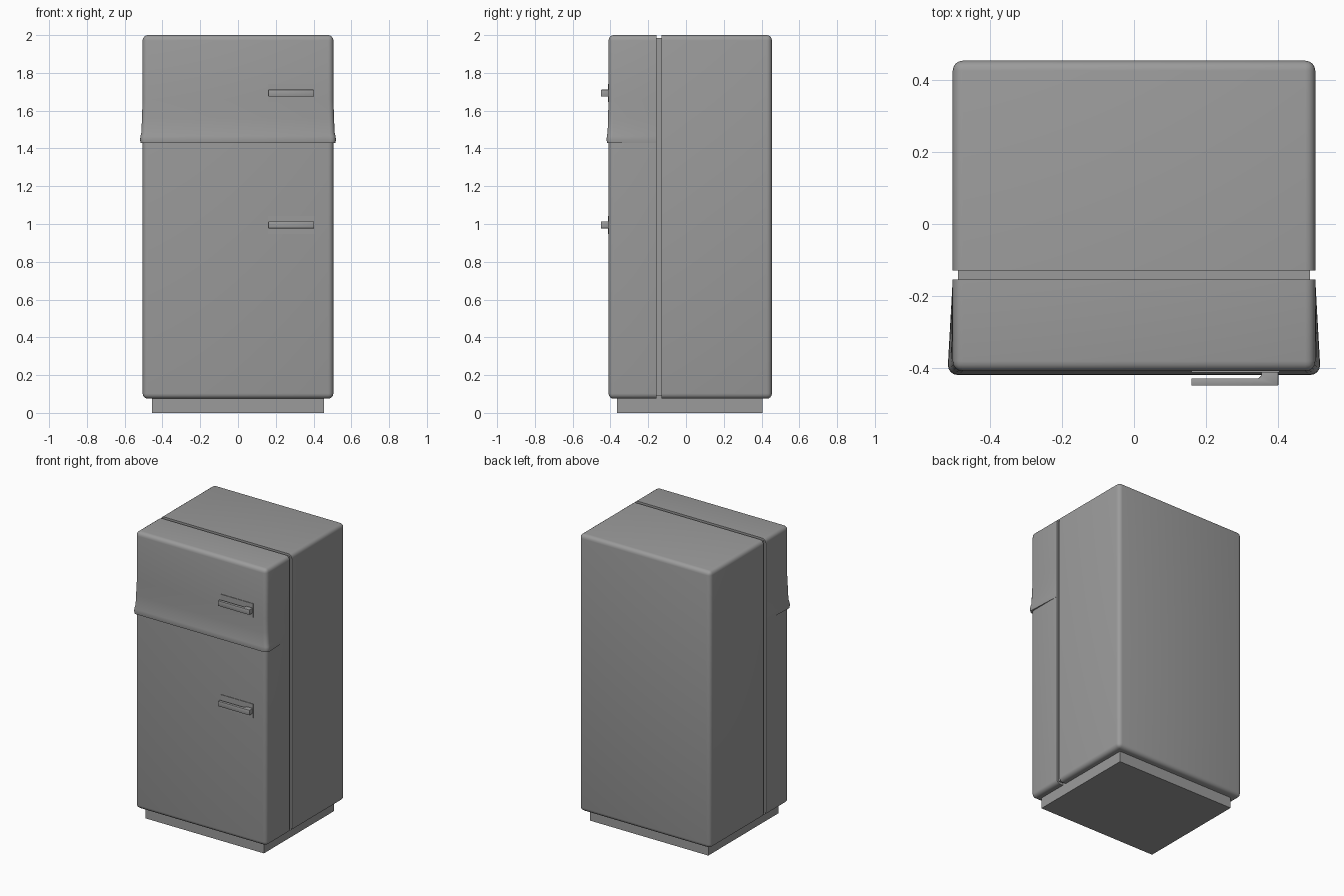
import bpy, bmesh
from mathutils import Vector

cube = bpy.data.objects.get("Cube")
if cube:
    bpy.data.objects.remove(cube, do_unlink=True)

grey = bpy.data.materials.new("enamel grey")
grey.use_nodes = True
colour = (0.33, 0.33, 0.33, 1)
grey.diffuse_color = colour
grey.node_tree.nodes["Principled BSDF"].inputs["Base Color"].default_value = colour


def box(bm, lo, hi):
    lo, hi = Vector(lo), Vector(hi)
    for v in bmesh.ops.create_cube(bm, size=1)["verts"]:
        v.co = (lo + hi) / 2 + v.co * (hi - lo)


def round_edges(bm, radius, keep_sharp, segments=4):
    """Round every edge except those lying wholly on a sharp plane."""
    edges = [e for e in bm.edges
             if not any(all(abs(v.co[axis] - value) < 1e-4 for v in e.verts)
                        for axis, value in keep_sharp)]
    bmesh.ops.bevel(bm, geom=edges, offset=radius, segments=segments,
                    profile=0.5, affect='EDGES', clamp_overlap=True)


def finish(bm, name):
    bmesh.ops.recalc_face_normals(bm, faces=bm.faces)
    mesh = bpy.data.meshes.new(name)
    bm.to_mesh(mesh)
    bm.free()
    mesh.materials.append(grey)
    obj = bpy.data.objects.new(name, mesh)
    bpy.context.collection.objects.link(obj)
    bpy.ops.object.select_all(action='DESELECT')
    obj.select_set(True)
    bpy.context.view_layer.objects.active = obj
    bpy.ops.object.shade_smooth_by_angle(angle=0.6)
    return obj


def part(name, lo, hi, radius=0, keep_sharp=()):
    bm = bmesh.new()
    box(bm, lo, hi)
    if radius:
        round_edges(bm, radius, keep_sharp)
    return finish(bm, name)


HALF, BOTTOM, TOP, SPLIT = 0.505, 0.075, 2.0, 1.43
DOOR_FRONT, DOOR_BACK, BODY_FRONT, BODY_BACK = -0.41, -0.155, -0.13, 0.455
RADIUS = 0.028

# Plinth, cabinet and the recessed door seal
part("plinth", (-0.455, -0.365, 0), (0.455, 0.405, 0.1))
part("cabinet", (-HALF, BODY_FRONT, BOTTOM), (HALF, BODY_BACK, TOP),
     RADIUS, [(1, BODY_FRONT)])
part("door_seal", (-0.49, DOOR_BACK - 0.01, 0.09),
     (0.49, BODY_FRONT + 0.01, 1.985))

# Lower door
part("fridge_door", (-HALF, DOOR_FRONT, BOTTOM), (HALF, DOOR_BACK, SPLIT),
     RADIUS, [(1, DOOR_BACK), (2, SPLIT)])

# Upper door with a flared lip, strongest at the front
flare = [(SPLIT, 0.012), (1.445, 0.015), (1.465, 0.013), (1.485, 0.007),
         (1.56, 0.004), (1.66, 0)]
bm = bmesh.new()
box(bm, (-HALF, DOOR_FRONT, SPLIT), (HALF, DOOR_BACK, TOP))
round_edges(bm, RADIUS, [(1, DOOR_BACK), (2, SPLIT)])
for z, _ in flare[1:]:
    bmesh.ops.bisect_plane(bm, geom=bm.verts[:] + bm.edges[:] + bm.faces[:],
                           plane_co=(0, 0, z), plane_no=(0, 0, 1))
for v in bm.verts:
    for z, amount in flare:
        if abs(v.co.z - z) < 1e-4:
            t = (DOOR_BACK - v.co.y) / (DOOR_BACK - DOOR_FRONT)
            v.co.x *= 1 + t * amount / HALF
            v.co.y -= t * amount * 0.7
            break
finish(bm, "freezer_door")


# Handles: thin backing plate and an L-shaped grip
def handle(name, z):
    part(name + "_plate", (0.16, DOOR_FRONT - 0.004, z - 0.048),
         (0.405, DOOR_FRONT + 0.005, z + 0.048))
    outline = [(0.16, -0.45), (0.402, -0.45), (0.402, -0.405), (0.355, -0.405),
               (0.355, -0.422), (0.347, -0.43), (0.16, -0.43)]
    bm = bmesh.new()
    face = bm.faces.new([bm.verts.new((x, y, z - 0.018)) for x, y in outline])
    top = bmesh.ops.extrude_face_region(bm, geom=[face])["geom"]
    for v in top:
        if isinstance(v, bmesh.types.BMVert):
            v.co.z += 0.036
    bmesh.ops.bevel(bm, geom=bm.edges[:], offset=0.002, segments=2,
                    profile=0.5, affect='EDGES', clamp_overlap=True)
    finish(bm, name)


handle("freezer_handle", 1.693)
handle("fridge_handle", 0.995)
